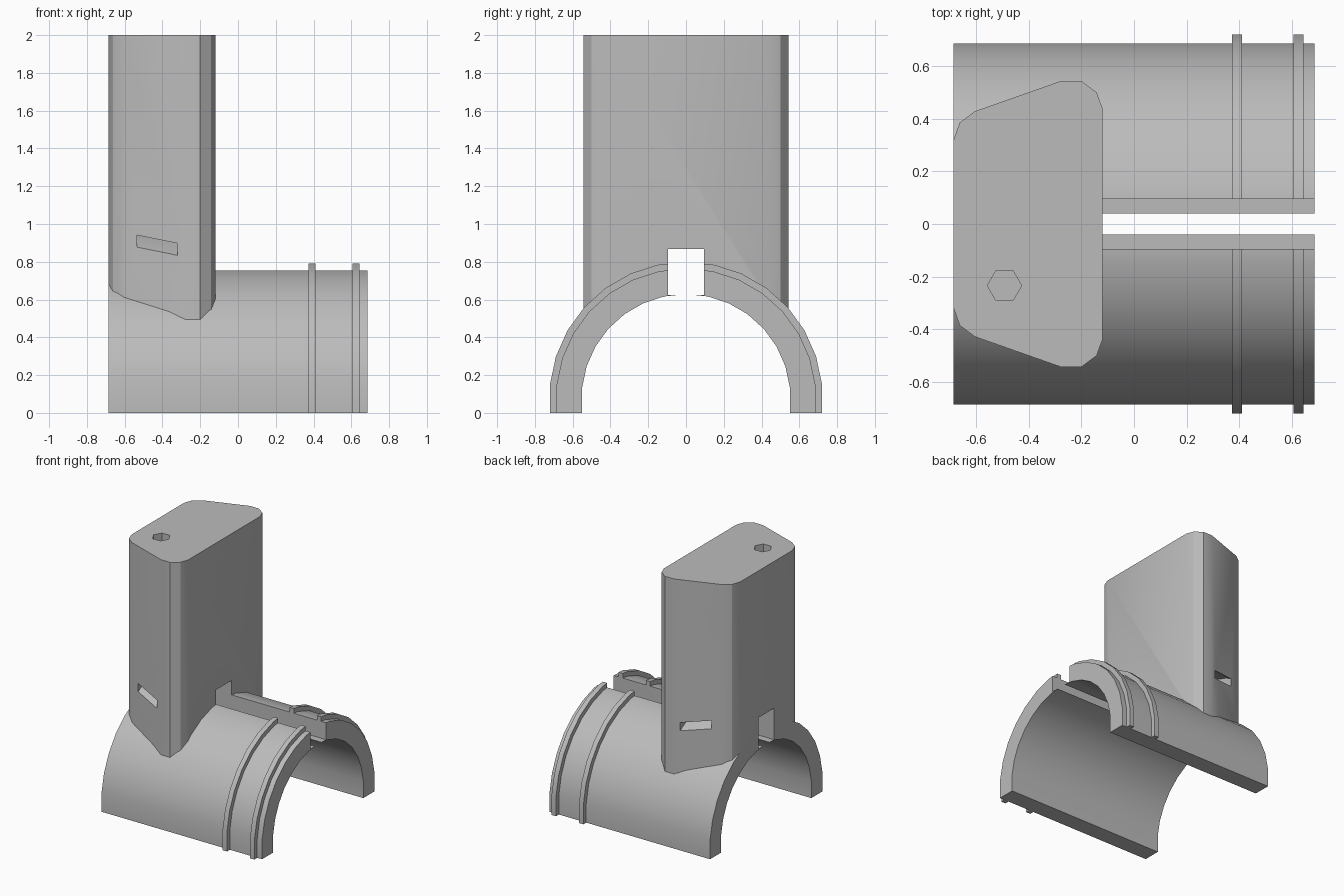
import bpy
import bmesh
from math import sin, cos, radians

cube = bpy.data.objects.get("Cube")
if cube:
    bpy.data.objects.remove(cube, do_unlink=True)

# One plain grey plastic
grey = bpy.data.materials.new("plain grey")
grey.use_nodes = True
GREY = (0.5, 0.5, 0.5, 1)
grey.diffuse_color = GREY
grey.node_tree.nodes["Principled BSDF"].inputs["Base Color"].default_value = GREY

AXIS_Z = 0.0757      # height of the pipe axis
END = 0.685          # half length of the pipe
OUTER, INNER, RIB = 0.689, 0.553, 0.724


def arch(radius):
    """Half of a 30-sided circle around the pipe axis, with its feet on the floor."""
    pts = []
    for i in range(17):
        a = radians(12 * i - 6)
        z = 0 if i in (0, 16) else AXIS_Z + radius * sin(a)
        pts.append((radius * cos(a), z))
    return pts


def arch_band(outer, inner):
    return arch(outer) + arch(inner)[::-1]


def prism(name, profile, axis, lo, hi):
    """Extrude a profile along x (points are y, z) or z (points are x, y)."""
    bm = bmesh.new()
    rings = []
    for t in (lo, hi):
        rings.append([bm.verts.new((t, u, v) if axis == "X" else (u, v, t))
                      for u, v in profile])
    bm.faces.new(rings[0][::-1])
    bm.faces.new(rings[1])
    n = len(profile)
    for i in range(n):
        j = (i + 1) % n
        bm.faces.new((rings[0][i], rings[0][j], rings[1][j], rings[1][i]))
    bmesh.ops.recalc_face_normals(bm, faces=bm.faces)
    mesh = bpy.data.meshes.new(name)
    bm.to_mesh(mesh)
    bm.free()
    mesh.materials.append(grey)
    obj = bpy.data.objects.new(name, mesh)
    bpy.context.collection.objects.link(obj)
    return obj


def activate(obj):
    bpy.ops.object.select_all(action="DESELECT")
    obj.select_set(True)
    bpy.context.view_layer.objects.active = obj


def cut(obj, cutter):
    mod = obj.modifiers.new("cut", "BOOLEAN")
    mod.operation = "DIFFERENCE"
    mod.solver = "EXACT"
    mod.object = cutter
    activate(obj)
    bpy.ops.object.modifier_apply(modifier=mod.name)


# Half pipe and its two raised ribs
pipe = prism("half_pipe", arch_band(OUTER, INNER), "X", -END, END)
ribs = [prism(name, arch_band(RIB, OUTER - 0.01), "X", lo, lo + 0.038)
        for name, lo in (("inner_rib", 0.372), ("outer_rib", 0.606))]

# Tower with softened corners, mirrored front to back
half = [(-0.685, 0.32), (-0.662, 0.385), (-0.605, 0.428), (-0.278, 0.543),
        (-0.2, 0.543), (-0.142, 0.5), (-0.12, 0.44)]
tower = prism("tower", half + [(x, -y) for x, y in reversed(half)], "Z", 0.3, 2)

# Cutters: saddle, slot along the crown, strap channel, hexagonal socket
saddle = prism("saddle_cutter", arch(OUTER - 0.001), "X", -0.8, 0.8)
ledge = AXIS_Z + INNER - 0.0042
slot = prism("slot_cutter", [(-0.095, ledge), (0.095, ledge), (0.095, 0.867), (-0.095, 0.867)],
             "X", -0.8, 0.8)
strap = prism("strap_cutter", arch_band(0.981, 0.926), "X", -0.535, -0.32)
socket = prism("socket_cutter",
               [(-0.492 + 0.065 * cos(radians(60 * i)), -0.234 + 0.065 * sin(radians(60 * i)))
                for i in range(6)], "Z", 1.8, 2.1)

for cutter in (saddle, slot, strap, socket):
    cut(tower, cutter)
for part in [pipe] + ribs:
    cut(part, slot)
for cutter in (saddle, slot, strap, socket):
    bpy.data.objects.remove(cutter, do_unlink=True)

# Smooth the curved faces, keep the edges sharp
for part in [pipe, tower] + ribs:
    activate(part)
    bpy.ops.object.shade_smooth_by_angle(angle=radians(30))
